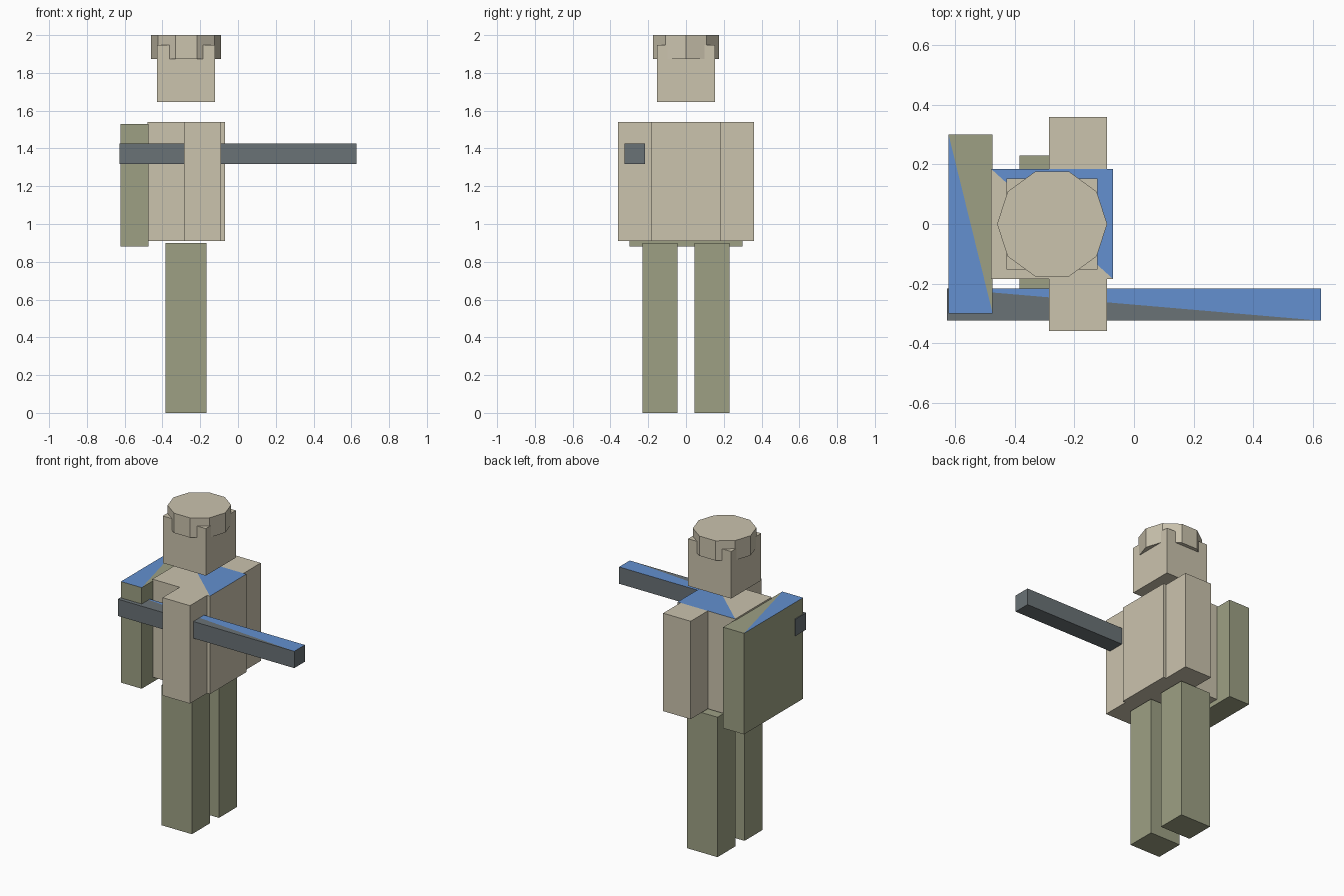
import bpy
import bmesh
from mathutils import Vector

default_cube = bpy.data.objects.get("Cube")
if default_cube:
    bpy.data.objects.remove(default_cube, do_unlink=True)


def material(name, srgb):
    # 8-bit display colour to linear
    linear = [(c / 255 / 12.92) if c < 10 else ((c / 255 + 0.055) / 1.055) ** 2.4 for c in srgb]
    mat = bpy.data.materials.new(name)
    mat.use_nodes = True
    mat.diffuse_color = (*linear, 1)
    mat.node_tree.nodes["Principled BSDF"].inputs["Base Color"].default_value = (*linear, 1)
    return mat


TAN = material("tan", (203, 195, 174))
GREEN = material("olive green", (157, 160, 132))
GREY = material("gun grey", (106, 114, 118))
BLUE = material("blue", (99, 144, 208))


def finish(name, bm, *mats):
    mesh = bpy.data.meshes.new(name)
    bm.to_mesh(mesh)
    bm.free()
    for mat in mats:
        mesh.materials.append(mat)
    obj = bpy.data.objects.new(name, mesh)
    bpy.context.collection.objects.link(obj)
    return obj


def box(name, x, y, z, mat, blue_side=0):
    """Box from ranges; blue_side +1/-1 paints that half of the diagonally cut top."""
    bm = bmesh.new()
    bmesh.ops.create_cube(bm, size=1)
    lo, hi = Vector((x[0], y[0], z[0])), Vector((x[1], y[1], z[1]))
    for v in bm.verts:
        v.co = Vector([a + (b - a) * (c + 0.5) for a, b, c in zip(lo, hi, v.co)])
    if blue_side:
        mid = (lo + hi) / 2
        ends = [v for v in bm.verts
                if v.co.z > mid.z and (v.co.x > mid.x) != (v.co.y > mid.y)]
        bmesh.ops.connect_verts(bm, verts=ends)
        for f in bm.faces:
            if len(f.verts) == 3:
                offset = f.calc_center_median() - mid
                f.material_index = int(offset.x * blue_side > 0)
    return finish(name, bm, mat, BLUE)


# Torso, backpack and gun, each with a half-blue top
box("torso", (-0.48, -0.07), (-0.185, 0.185), (0.91, 1.54), TAN, 1)
box("backpack", (-0.623, -0.475), (-0.30, 0.30), (0.88, 1.53), GREEN, -1)
box("gun", (-0.628, 0.628), (-0.325, -0.217), (1.317, 1.425), GREY, 1)

# Paired limbs
for side, s in (("right", -1), ("left", 1)):
    box(side + "_arm", (-0.285, -0.09), sorted((0.185 * s, 0.36 * s)), (0.91, 1.54), TAN)
    box(side + "_leg", (-0.385, -0.167), sorted((0.045 * s, 0.23 * s)), (0, 0.90), GREEN)

# Head and ten-sided cap
box("head", (-0.428, -0.122), (-0.153, 0.153), (1.645, 1.948), TAN)
bm = bmesh.new()
bmesh.ops.create_cone(bm, cap_ends=True, segments=10, radius1=0.185, radius2=0.185, depth=0.127)
# Put a corner of the cap on the x axis
first = max(bm.verts, key=lambda v: v.co.x)
if abs(first.co.y) > 0.01:
    for v in bm.verts:
        v.co.x, v.co.y = v.co.y, v.co.x
    bmesh.ops.reverse_faces(bm, faces=bm.faces[:])
bmesh.ops.translate(bm, verts=bm.verts, vec=(-0.275, 0, 1.9365))
finish("cap", bm, TAN)
